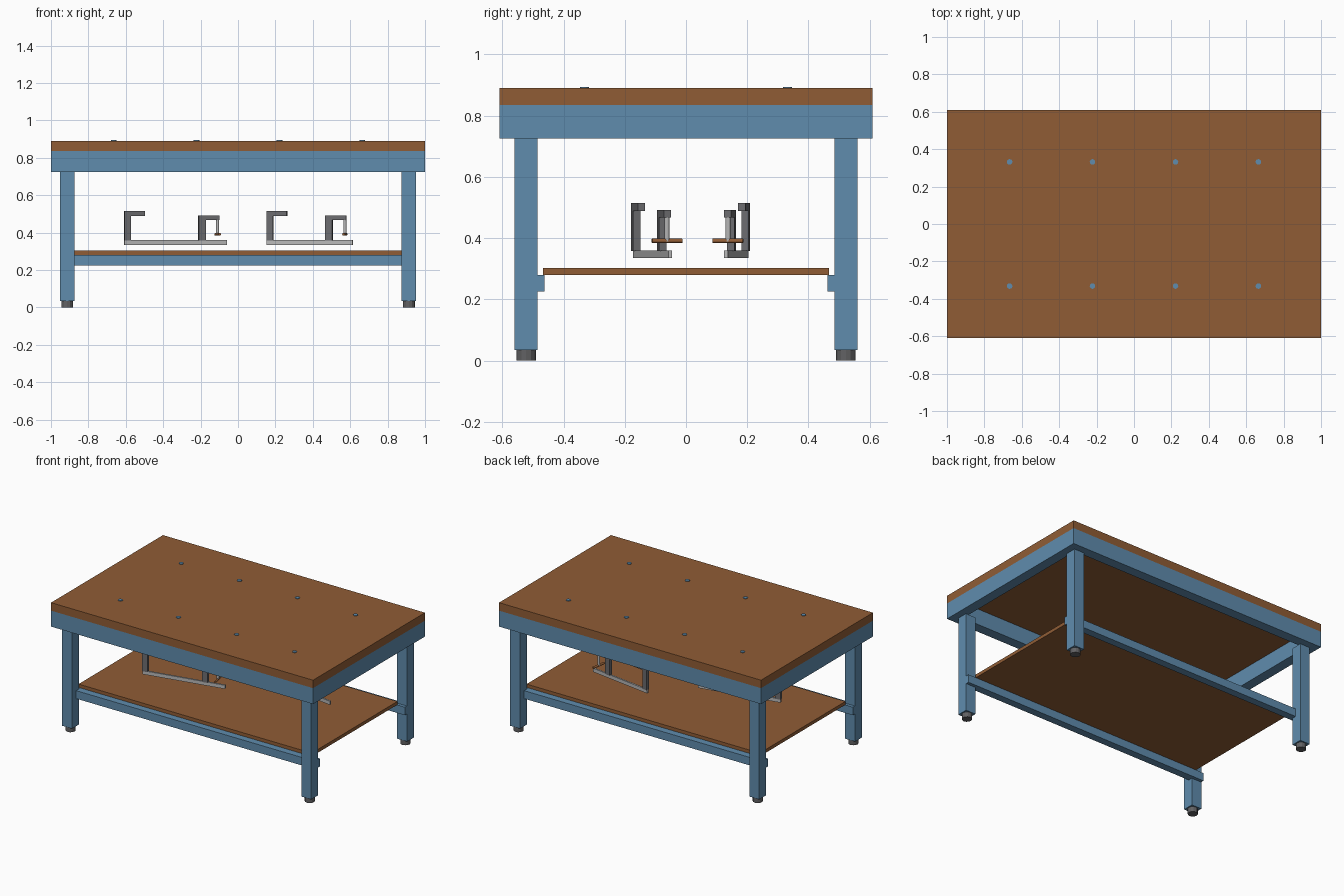
import bpy, math
from mathutils import Matrix, Vector

if "Cube" in bpy.data.objects:
    bpy.data.objects.remove(bpy.data.objects["Cube"])


def material(name, rgb):
    m = bpy.data.materials.new(name)
    m.diffuse_color = (*rgb, 1)
    m.use_nodes = True
    m.node_tree.nodes["Principled BSDF"].inputs["Base Color"].default_value = m.diffuse_color
    return m


WOOD = material("brown wood", (0.28, 0.108, 0.036))
BLUE = material("blue painted steel", (0.115, 0.262, 0.42))
DARK = material("dark rubber", (0.12, 0.12, 0.125))
IRON = material("grey cast iron", (0.15, 0.15, 0.16))
STEEL = material("light steel", (0.48, 0.48, 0.48))


def finish(name, mat, frame):
    ob = bpy.context.object
    ob.name = name
    ob.data.materials.append(mat)
    if frame is not None:
        ob.data.transform(ob.matrix_basis)
        ob.matrix_basis = frame
    return ob


def box(name, x, y, z, mat, frame=None):
    """Box from three (min, max) ranges, optionally in a local frame."""
    bpy.ops.mesh.primitive_cube_add(size=1)
    ob = bpy.context.object
    c = Vector([(a + b) / 2 for a, b in (x, y, z)])
    s = [b - a for a, b in (x, y, z)]
    ob.data.transform(Matrix.Translation(c) @ Matrix.Diagonal((*s, 1)))
    return finish(name, mat, frame)


def cyl(name, c, r, depth, mat, sides=12, axis='Z', frame=None):
    bpy.ops.mesh.primitive_cylinder_add(radius=r, depth=depth, vertices=sides)
    ob = bpy.context.object
    rot = Matrix.Rotation(math.pi / 2, 4, 'X') if axis == 'Y' else Matrix()
    ob.data.transform(Matrix.Translation(c) @ rot)
    return finish(name, mat, frame)


def span(s, a, b):
    return tuple(sorted((s * a, s * b)))


# Table top
box("table_top", (-1, 1), (-0.61, 0.61), (0.835, 0.89), WOOD)

# Frame under the top, legs, feet and lower rails
W = 0.07
for s, side in ((-1, "front"), (1, "back")):
    box(side + "_apron", (-1, 1), span(s, 0.61 - W, 0.61), (0.725, 0.835), BLUE)
    box(side + "_lower_rail", (-0.95, 0.95), span(s, 0.463, 0.515), (0.225, 0.28), BLUE)
    for t, end in ((-1, "left"), (1, "right")):
        box(f"{side}_{end}_leg", span(t, 0.875, 0.951), span(s, 0.485, 0.56), (0.035, 0.725), BLUE)
        cyl(f"{side}_{end}_foot", (t * 0.913, s * 0.522, 0.02), 0.032, 0.04, DARK)
for t, end in ((-1, "left"), (1, "right")):
    box(end + "_apron", span(t, 1 - W, 1), (-0.61 + W, 0.61 - W), (0.725, 0.835), BLUE)

# Shelf
box("shelf", (-0.89, 0.89), (-0.467, 0.467), (0.28, 0.303), WOOD)

# Bolt heads on the top
for x in (-0.665, -0.222, 0.222, 0.665):
    for y in (-0.332, 0.332):
        cyl("bolt_head", (x, y, 0.89), 0.015, 0.008, BLUE)


def clamp(name, x, y, angle, length, slide):
    """Bar clamp: local x runs along the bar from the fixed jaw."""
    f = Matrix.Translation((x, y, 0)) @ Matrix.Rotation(math.radians(angle), 4, 'Z')
    w = (-0.012, 0.012)
    box(name + "_bar", (0, length), (-0.006, 0.006), (0.335, 0.36), STEEL, f)
    box(name + "_fixed_jaw", (0, 0.035), w, (0.358, 0.515), IRON, f)
    box(name + "_fixed_arm", (0.035, 0.11), w, (0.488, 0.515), IRON, f)
    box(name + "_sliding_jaw", (slide, slide + 0.038), w, (0.358, 0.492), IRON, f)
    box(name + "_sliding_arm", (slide + 0.038, slide + 0.113), w, (0.467, 0.492), IRON, f)
    c = slide + 0.105
    cyl(name + "_screw", (c, 0, 0.429), 0.008, 0.08, STEEL, 12, frame=f)
    cyl(name + "_handle", (c, 0, 0.391), 0.0075, 0.1, WOOD, 12, 'Y', f)


clamp("front_clamp", -0.608, -0.168, 12, 0.56, 0.405)
clamp("rear_clamp", 0.153, 0.198, -8.3, 0.466, 0.318)
